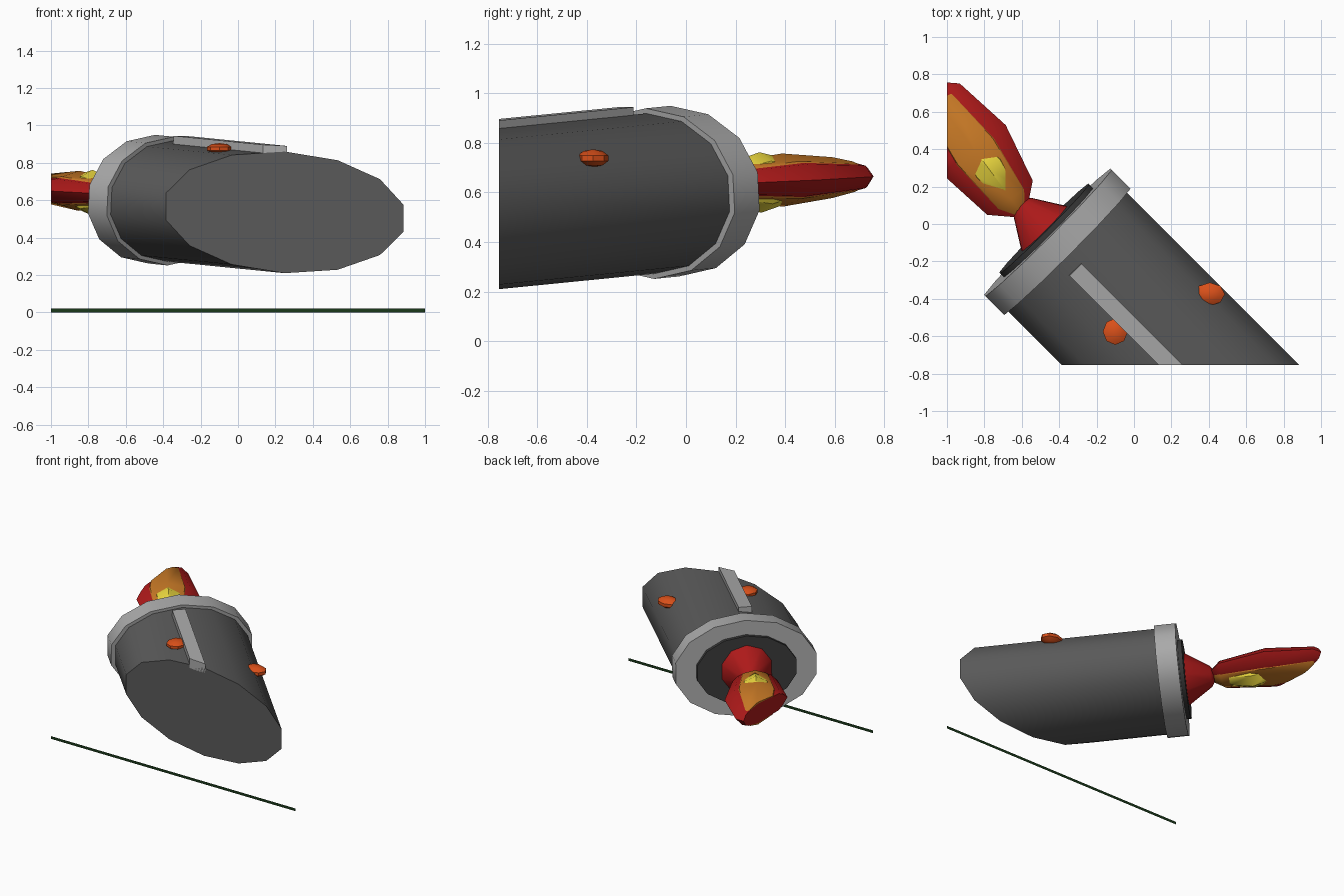
import bpy, bmesh
from math import sin, cos, tau, pi, radians
from mathutils import Matrix, Vector

if "Cube" in bpy.data.objects:
    bpy.data.objects.remove(bpy.data.objects["Cube"])

FRONT, LEFT = -0.755, -1.0          # planes where the scene is cropped


def frame(origin, axis):
    """Local z runs along axis, local y points up."""
    z = Vector(axis).normalized()
    x = Vector((0, 0, 1)).cross(z).normalized()
    y = z.cross(x)
    m = Matrix((x, y, z)).transposed().to_4x4()
    m.translation = origin
    return m


def finish(name, bm, colour, angle=40):
    # crop and cap at the front and left planes
    for co, no in (((0, FRONT, 0), (0, -1, 0)), ((LEFT, 0, 0), (-1, 0, 0))):
        bmesh.ops.bisect_plane(bm, geom=bm.verts[:] + bm.edges[:] + bm.faces[:],
                               plane_co=co, plane_no=no, clear_outer=True)
        edges = [e for e in bm.edges if e.is_boundary]
        if edges and len(bm.faces) > 1:
            bmesh.ops.holes_fill(bm, edges=edges)
    if len(bm.faces) > 1:
        bmesh.ops.recalc_face_normals(bm, faces=bm.faces[:])
    me = bpy.data.meshes.new(name)
    bm.to_mesh(me)
    bm.free()
    ob = bpy.data.objects.new(name, me)
    bpy.context.collection.objects.link(ob)
    mat = bpy.data.materials.new(name + "_colour")
    mat.diffuse_color = (*colour, 1)
    mat.use_nodes = True
    mat.node_tree.nodes["Principled BSDF"].inputs["Base Color"].default_value = mat.diffuse_color
    me.materials.append(mat)
    bpy.context.view_layer.objects.active = ob
    ob.select_set(True)
    bpy.ops.object.shade_smooth_by_angle(angle=radians(angle))
    ob.select_set(False)
    return ob


def lathe(name, profile, colour, closed=False, sides=14, squash=0.704, angle=40):
    """Spin (radius, distance) points round the hull axis, flattened in height."""
    bm = bmesh.new()
    rings = [[bm.verts.new(HULL @ Vector((r * cos(pi / 2 + tau * k / sides),
                                          r * squash * sin(pi / 2 + tau * k / sides), s)))
              for k in range(sides)] for r, s in profile]
    pairs = list(zip(rings, rings[1:] + rings[:1]))
    for a, b in pairs if closed else pairs[:-1]:
        for k in range(sides):
            j = (k + 1) % sides
            bm.faces.new((a[k], a[j], b[j], b[k]))
    if not closed:
        bm.faces.new(rings[0])
        bm.faces.new(rings[-1])
    return finish(name, bm, colour, angle)


def blob(name, matrix, size, colour, u=8, v=4, angle=40):
    bm = bmesh.new()
    bmesh.ops.create_uvsphere(bm, u_segments=u, v_segments=v, radius=1,
                              matrix=matrix @ Matrix.Diagonal((*size, 1)))
    return finish(name, bm, colour, angle)


GREY, DARK, LIGHT = (0.1, 0.1, 0.1), (0.04, 0.04, 0.04), (0.4, 0.4, 0.4)
RED, ORANGE, YELLOW = (0.42, 0.01, 0.01), (0.6, 0.2, 0.02), (0.85, 0.7, 0.05)
HULL = frame((-0.41, -0.095, 0.60), (0.7071, -0.7071, -0.07))

# hull, rear collar, exhaust plate and nozzle cone
lathe("hull", [(0.4605, 0), (0.4605, 1.8)], GREY)
lathe("rear_collar", [(0.33, -0.071), (0.49, -0.071), (0.49, 0.071), (0.33, 0.071)],
      LIGHT, closed=True)
lathe("exhaust_plate", [(0.345, -0.1), (0.345, 0.03)], DARK)
lathe("nozzle_cone", [(0.04, -0.285), (0.07, -0.265), (0.19, -0.08)], RED,
      sides=10, squash=1, angle=60)

# raised spine along the top of the hull
bm = bmesh.new()
bmesh.ops.create_cube(bm, size=1, matrix=HULL @ Matrix.Translation((-0.037, 0.32, 0.85))
                      @ Matrix.Diagonal((0.09, 0.07, 1.4, 1)))
finish("top_spine", bm, LIGHT)

# small lamps set into the hull
for name, pos, size in (("lamp_left", (-0.1, -0.575, 0.875), (0.07, 0.075, 0.03)),
                        ("lamp_right", (0.405, -0.375, 0.738), (0.085, 0.065, 0.036))):
    blob(name, Matrix.Translation(pos), size, (0.7, 0.08, 0.01), v=5)

# nested exhaust flames
direction = (-0.6, 0.8, 0.04)
blob("outer_flame", frame((-0.858, 0.40, 0.65), direction), (0.215, 0.09, 0.46), RED)
blob("middle_flame", frame((-0.85, 0.39, 0.65), direction), (0.165, 0.107, 0.45), ORANGE)
blob("inner_flame", frame((-0.78, 0.30, 0.64), direction), (0.11, 0.122, 0.21), YELLOW)

# thin edge of the ground slab
bm = bmesh.new()
bm.faces.new([bm.verts.new(p) for p in ((-1, FRONT, 0), (1, FRONT, 0),
                                        (1, FRONT, 0.02), (-1, FRONT, 0.02))])
finish("ground_edge", bm, (0.01, 0.04, 0.01))
